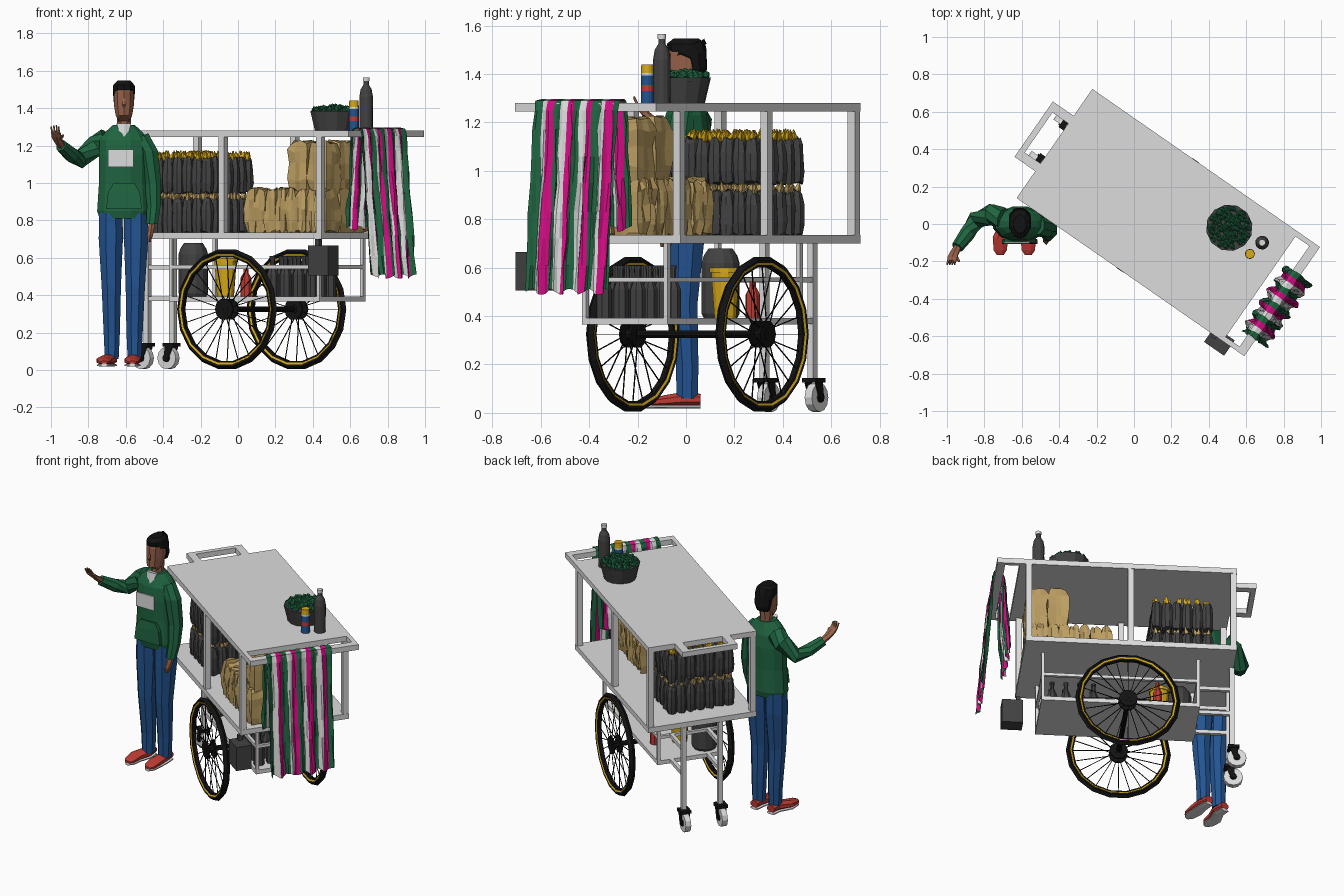
import bpy, bmesh, math, random
from mathutils import Vector, Matrix

random.seed(4)
COL = dict(light_grey=(.72, .72, .72), dark_grey=(.055, .055, .057), black=(.006, .006, .006),
           tan=(.50, .34, .12), yellow=(.68, .40, .01), green=(.014, .13, .052),
           magenta=(.66, .004, .23), red=(.52, .045, .035), blue=(.017, .09, .29), brown=(.30, .12, .068))
MAT = {}
for k, c in COL.items():
    MAT[k] = bpy.data.materials.new(k)
    MAT[k].diffuse_color = (*c, 1)

# the cart is turned about z; its parts are built in its own frame
CART = Matrix.Translation((.18, .01, 0)) @ Matrix.Rotation(math.radians(-34.77), 4, 'Z')
WORLD = Matrix.Identity(4)


class Part:
    def __init__(self, name, frame=CART):
        self.name, self.frame, self.bm, self.used = name, frame, bmesh.new(), []

    def face(self, vs, mat):
        if mat not in self.used:
            self.used.append(mat)
        f = self.bm.faces.new(vs)
        f.material_index = self.used.index(mat)

    def loft(self, rings, mats, cap=True, loop=False):
        rs = [[self.bm.verts.new(p) for p in r] for r in rings]
        n = len(rs[0])
        for i in range(len(rs) if loop else len(rs) - 1):
            m = mats if isinstance(mats, str) else mats[i]
            r, s = rs[i], rs[(i + 1) % len(rs)]
            for j in range(n):
                k = (j + 1) % n
                self.face((r[j], r[k], s[k], s[j]), m)
        if cap and not loop:
            self.face(rs[0][::-1], mats if isinstance(mats, str) else mats[0])
            self.face(rs[-1], mats if isinstance(mats, str) else mats[-1])

    def box(self, a0, a1, b0, b1, z0, z1, mat):
        self.loft([[(a0, b0, z), (a1, b0, z), (a1, b1, z), (a0, b1, z)] for z in (z0, z1)], mat)

    def tube(self, pts, radii, mats, n=8, square=False, jit=0):
        pts = [Vector(p) for p in pts]
        rings = []
        for i, p in enumerate(pts):
            d = (pts[min(i + 1, len(pts) - 1)] - pts[max(i - 1, 0)]).normalized()
            if abs(d.z) > .9 and len(pts) > 3:
                d = Vector((0, 0, 1 if d.z > 0 else -1))
            ex = Vector((1, 0, 0)) if abs(d.x) < .85 else Vector((0, 1, 0))
            ex = (ex - d * ex.dot(d)).normalized()
            ey = d.cross(ex)
            r = radii[i] if isinstance(radii, (list, tuple)) else radii
            rx, ry = r if isinstance(r, tuple) else (r, r)
            ring = []
            for j in range(n):
                t = 2 * math.pi * (j + .5) / n
                q = 1 / max(abs(math.cos(t)), abs(math.sin(t))) if square else 1
                q *= 1 + random.uniform(-jit, jit)
                ring.append(p + ex * rx * q * math.cos(t) + ey * ry * q * math.sin(t)
                            + d * random.uniform(-jit, jit) * .09)
            rings.append(ring)
        self.loft(rings, mats, cap=True)

    def column(self, x, y, prof, mats, n=10, **kw):
        self.tube([(x, y, z) for z, r in prof], [r for z, r in prof], mats, n, **kw)

    def done(self):
        bmesh.ops.recalc_face_normals(self.bm, faces=self.bm.faces)
        me = bpy.data.meshes.new(self.name)
        self.bm.to_mesh(me)
        for m in self.used:
            me.materials.append(MAT[m])
        ob = bpy.data.objects.new(self.name, me)
        ob.matrix_basis = self.frame
        bpy.context.collection.objects.link(ob)


G, D, K = 'light_grey', 'dark_grey', 'black'

# counter top with open towel rail and push handle
p = Part('counter_top')
p.box(-.737, .605, -.355, .355, 1.245, 1.28, G)
p.box(.695, .745, -.355, .355, 1.245, 1.28, G)
for s in (-1, 1):
    p.box(.605, .695, min(s * .327, s * .355), max(s * .327, s * .355), 1.245, 1.28, G)
p.done()
p = Part('push_handle')
p.box(-.872, -.84, -.18, .18, 1.245, 1.28, G)
for s in (-1, 1):
    p.box(-.84, -.737, s * .155 - .025, s * .155 + .025, 1.245, 1.28, G)
p.done()

# deck, posts, lower tray and rails
p = Part('cart_frame')
p.box(-.737, .57, -.355, .355, .70, .735, G)
for a in (-.715, -.082, .55):
    for b in (-.335, .335):
        p.box(a - .018, a + .018, b - .018, b + .018, .735, 1.245, G)
p.box(-.52, .46, -.215, .215, .365, .392, G)
for b in (-.205, .205):
    p.box(-.52, .46, b - .01, b + .01, .54, .56, G)
    for a in (-.51, .45):
        p.box(a - .01, a + .01, b - .01, b + .01, .39, .70, G)
for a in (-.51, .45):
    p.box(a - .01, a + .01, -.205, .205, .54, .56, G)
for b in (-.12, .12):
    p.box(-.74, -.71, b - .015, b + .015, .14, .70, G)
    for z in (.38, .55):
        p.box(-.72, -.51, b - .012, b + .012, z - .012, z + .012, G)
p.done()


def disc(part, a, b, z, prof, mat, n):
    """Closed profile (radius, offset) turned about the cross axis."""
    part.loft([[(a + r * math.cos(2 * math.pi * i / n), b + o, z + r * math.sin(2 * math.pi * i / n))
                for r, o in prof] for i in range(n)], mat, loop=True)


# casters
p = Part('casters')
for b in (-.12, .12):
    disc(p, -.755, b, .064, [(.004, -.018), (.06, -.018), (.06, .018), (.004, .018)], G, 12)
    disc(p, -.755, b, .064, [(.002, -.026), (.022, -.026), (.022, .026), (.002, .026)], K, 8)
    p.box(-.77, -.70, b - .035, b + .035, .125, .145, K)
    for s in (-1, 1):
        p.tube([(-.735, b + s * .026, .13), (-.755, b + s * .026, .05)], [(.035, .005), (.016, .005)], K, 4)
p.done()

# spoked wheels and axle
for name, b in (('near_wheel', -.325), ('far_wheel', .325)):
    p = Part(name)
    disc(p, -.065, b, .325, [(.297, -.013), (.31, -.02), (.325, 0), (.31, .02), (.297, .013)], K, 18)
    disc(p, -.065, b, .325, [(.289, -.013), (.299, -.018), (.299, .018), (.289, .013)], 'yellow', 18)
    disc(p, -.065, b, .325, [(.28, -.012), (.29, -.0145), (.29, .0145), (.28, .012)], K, 18)
    disc(p, -.065, b, .325, [(.003, -.032), (.025, -.032), (.025, .032), (.003, .032)], K, 10)
    for o in (-.025, .025):
        disc(p, -.065, b, .325, [(.02, o - .005), (.058, o - .005), (.058, o + .005), (.02, o + .005)], K, 10)
    for i in range(24):
        t = 2 * math.pi * i / 24
        c, s = math.cos(t), math.sin(t)
        p.tube([(-.065 + .05 * c, b + .022 * (-1) ** i, .325 + .05 * s),
                (-.065 + .285 * c, b, .325 + .285 * s)], .0028, K, 4)
    p.done()
p = Part('axle')
p.tube([(-.065, -.33, .325), (-.065, .33, .325)], .016, K, 8)
p.done()

# dark packets in two layers with tan and yellow tufts
p = Part('dark_packets')
for z, tuft in ((.735, 'tan'), (.95, 'yellow')):
    for i in range(6):
        for j in range(7):
            a, b = -.575 + i * .063, -.23 + j * .062
            p.column(a, b, [(z, (.028, .027)), (z + .05, (.033, .032)), (z + .12, (.033, .03)),
                            (z + .165, (.027, .025)), (z + .185, (.02, .016))], D, 8, square=True, jit=.1)
            for k in range(4):
                u, v = random.uniform(-.02, .02), random.uniform(-.02, .02)
                p.tube([(a + u * .4, b + v * .4, z + .16), (a + u * .9, b + v * .9, z + .19),
                        (a + u * 1.4, b + v * 1.4, z + random.uniform(.205, .225))],
                       [(.010, .012), (.014, .012), .002], tuft, 4)
p.done()

# tan sacks: pleated lower layer, crumpled upper stack
p = Part('tan_sacks')
for i in range(8):
    for j in range(3):
        a, b = .05 + i * .066, -.21 + j * .135
        p.column(a, b, [(.735, (.03, .062)), (.79, (.035, .068)), (.86, (.033, .068)),
                        (.92, (.032, .066)), (.965, (.022, .058))], 'tan', 12, square=True, jit=.15)
for i in range(2):
    for j in range(3):
        a, b = .345 + i * .13, -.195 + j * .125
        p.column(a, b, [(.95, (.055, .055)), (1.02, (.064, .064)), (1.1, (.062, .062)),
                        (1.17, (.062, .06)), (1.22, (.052, .05))], 'tan', 12, square=True, jit=.14)
p.done()

# goods on the lower tray
p = Part('large_canister')
p.column(-.42, -.13, [(.392, .07), (.41, .08), (.62, .08), (.65, .07), (.68, .05)], D, 12)
p.done()
p = Part('yellow_bucket')
p.column(-.29, -.015, [(.392, .046), (.58, .06), (.58, .066), (.60, .066)], 'yellow', 12)
p.done()
p = Part('red_bottle')
p.column(-.265, .14, [(.392, .03), (.49, .03), (.52, .014), (.56, .014)], 'red', 8)
p.done()
p = Part('tray_bottles')
for i in range(4):
    for j in range(3):
        p.column(.12 + i * .085, -.165 + j * .085,
                 [(.392, .034), (.51, .034), (.56, .014), (.595, .013), (.595, .016), (.61, .016)],
                 D, 8)
p.done()
p = Part('side_box')
p.box(.525, .655, -.415, -.315, .505, .665, D)
p.box(.54, .565, -.37, -.34, .665, .70, D)
p.done()

# striped towel draped over the end rail
p = Part('striped_towel')
NC, stripes = 39, ('green', G, 'magenta')
path = [(.655, .76), (.66, .86), (.67, .97), (.675, 1.08), (.68, 1.18), (.685, 1.26), (.695, 1.288),
        (.715, 1.296), (.745, 1.29), (.755, 1.25), (.76, 1.17), (.767, 1.06), (.775, .95),
        (.785, .83), (.795, .72), (.805, .61), (.815, .50)]
grid = []
for i, (a, z) in enumerate(path):
    k = min(1, abs(i - 7) / 5)
    grid.append([p.bm.verts.new((a + k * .013 * math.sin(j * .97 + i * .13) + random.uniform(-.006, .006) * k,
                                 -.25 + .42 * j / NC + random.uniform(-.005, .005),
                                 z + (.012 * math.sin(j * .7) if i in (0, 16) else 0)))
                 for j in range(NC + 1)])
for i in range(len(path) - 1):
    for j in range(NC):
        p.face((grid[i][j], grid[i][j + 1], grid[i + 1][j + 1], grid[i + 1][j]), stripes[(j // 3) % 3])
bmesh.ops.solidify(p.bm, geom=p.bm.faces[:], thickness=.005)
p.done()

# things on the counter
p = Part('herb_basket')
p.column(.288, .163, [(1.28, .1), (1.385, .125), (1.385, .113), (1.37, .105)], D, 12)
for i in range(130):
    r, t = .108 * math.sqrt(random.random()), random.uniform(0, 6.28)
    x, y, z = .288 + r * math.cos(t), .163 + r * math.sin(t), 1.405 - r * .15 + random.uniform(-.01, .01)
    p.tube([(x - .016, y, z - .01), (x, y + .004, z), (x + .016, y, z - .004)], [.005, .015, .004], 'green', 5)
p.done()
p = Part('tall_bottle')
p.column(.4775, .198, [(1.28, .036), (1.46, .037), (1.50, .03), (1.525, .015), (1.545, .015), (1.545, .018),
                       (1.565, .018)], [D, D, D, D, G, G], 12)
p.done()
p = Part('spray_can')
p.column(.458, .111, [(1.28, .027), (1.33, .027), (1.355, .027), (1.395, .027), (1.405, .027), (1.44, .025)],
         ['blue', 'red', 'blue', G, 'yellow'], 12)
p.done()

# vendor: legs and shoes
X = -.61
p = Part('trousers', WORLD)
for s, top, foot in ((-1, X - .07, -.675), (1, X + .065, -.553)):
    p.tube([(top, 0, .84), (top, 0, .70), ((top + foot) / 2, -.01, .45), (foot, .005, .20), (foot, .005, .06)],
           [(.068, .08), (.07, .08), (.056, .062), (.047, .05), (.04, .048)], 'blue', 8)
p.done()
p = Part('shoes', WORLD)
for x, t in ((-.68, -.715), (-.555, -.565)):
    p.tube([(x, .06, .055), (x, .0, .058), (t, -.08, .05), (t, -.14, .043), (t, -.165, .04)],
           [(.03, .025), (.038, .032), (.045, .026), (.038, .018), (.02, .01)], 'red', 8)
    p.tube([(x, .06, .026), (x, .0, .026), (t, -.08, .026), (t, -.14, .026), (t, -.165, .026)],
           [(.03, .009), (.036, .009), (.044, .009), (.038, .009), (.018, .009)], G, 8)
p.done()

# vendor: sweater with chest panel and pocket
p = Part('sweater', WORLD)
p.column(X, 0, [(.81, (.135, .085)), (.85, (.148, .095)), (1.0, (.138, .092)), (1.15, (.138, .098)),
                (1.23, (.135, .088)), (1.275, (.1, .07)), (1.31, (.06, .058))], 'green', 12)
p.tube([(-.70, .03, 1.235), (-.76, .05, 1.20), (-.845, .02, 1.125), (-.89, -.05, 1.15), (-.945, -.125, 1.20)],
       [.06, .06, .05, .042, .033], 'green', 8)
p.tube([(-.52, -.01, 1.24), (-.478, -.02, 1.17), (-.455, -.02, 1.0), (-.45, -.04, .88), (-.46, -.06, .78)],
       [.05, .055, .048, .04, .034], 'green', 8)
p.tube([(X, -.094, .86), (X, -.092, .95), (X, -.088, 1.0)], [(.095, .012), (.085, .012), (.055, .012)], 'green', 4,
       square=True)
p.done()
p = Part('chest_panel', WORLD)
p.box(-.695, -.56, -.104, -.096, 1.085, 1.18, G)
p.done()
p = Part('undershirt', WORLD)
p.tube([(X, -.068, 1.235), (X, -.05, 1.315)], [(.015, .012), (.045, .018)], G, 6)
p.done()

# vendor: hands, head and hair
p = Part('hands', WORLD)
p.tube([(-.94, -.12, 1.195), (-.96, -.155, 1.225), (-.972, -.185, 1.255), (-.976, -.20, 1.27)],
       [.02, (.025, .016), (.03, .014), (.026, .012)], 'brown', 6)
for dx in (-.022, -.008, .006, .018):
    p.tube([(-.973 + dx * .9, -.195, 1.265), (-.977 + dx, -.215, 1.31 - abs(dx) * .5)], [.008, .005], 'brown', 4)
p.tube([(-.955, -.165, 1.23), (-.935, -.2, 1.255)], [.011, .007], 'brown', 4)
p.tube([(-.46, -.06, .79), (-.465, -.07, .75), (-.47, -.08, .72), (-.475, -.085, .685)],
       [.022, (.018, .03), (.018, .032), (.01, .02)], 'brown', 6)
p.done()
p = Part('head', WORLD)
p.column(X, .01, [(1.27, .045), (1.32, .04), (1.38, .042)], 'brown', 8)
p.tube([(X, -.035, 1.335), (X, -.02, 1.36), (X, -.005, 1.42), (X, 0, 1.49), (X, 0, 1.53)],
       [(.03, .035), (.046, .06), (.057, .075), (.057, .08), (.04, .055)], 'brown', 10)
p.tube([(X, -.073, 1.455), (X, -.083, 1.42), (X, -.077, 1.408)], [(.006, .006), (.011, .01), (.008, .004)],
       'brown', 4)
p.done()
p = Part('hair', WORLD)
p.tube([(X, .045, 1.385), (X, .045, 1.42), (X, .035, 1.475), (X, .003, 1.50), (X, .003, 1.525), (X, .0, 1.548)],
       [(.045, .03), (.056, .042), (.06, .056), (.062, .086), (.058, .082), (.035, .05)], K, 10)
p.done()
